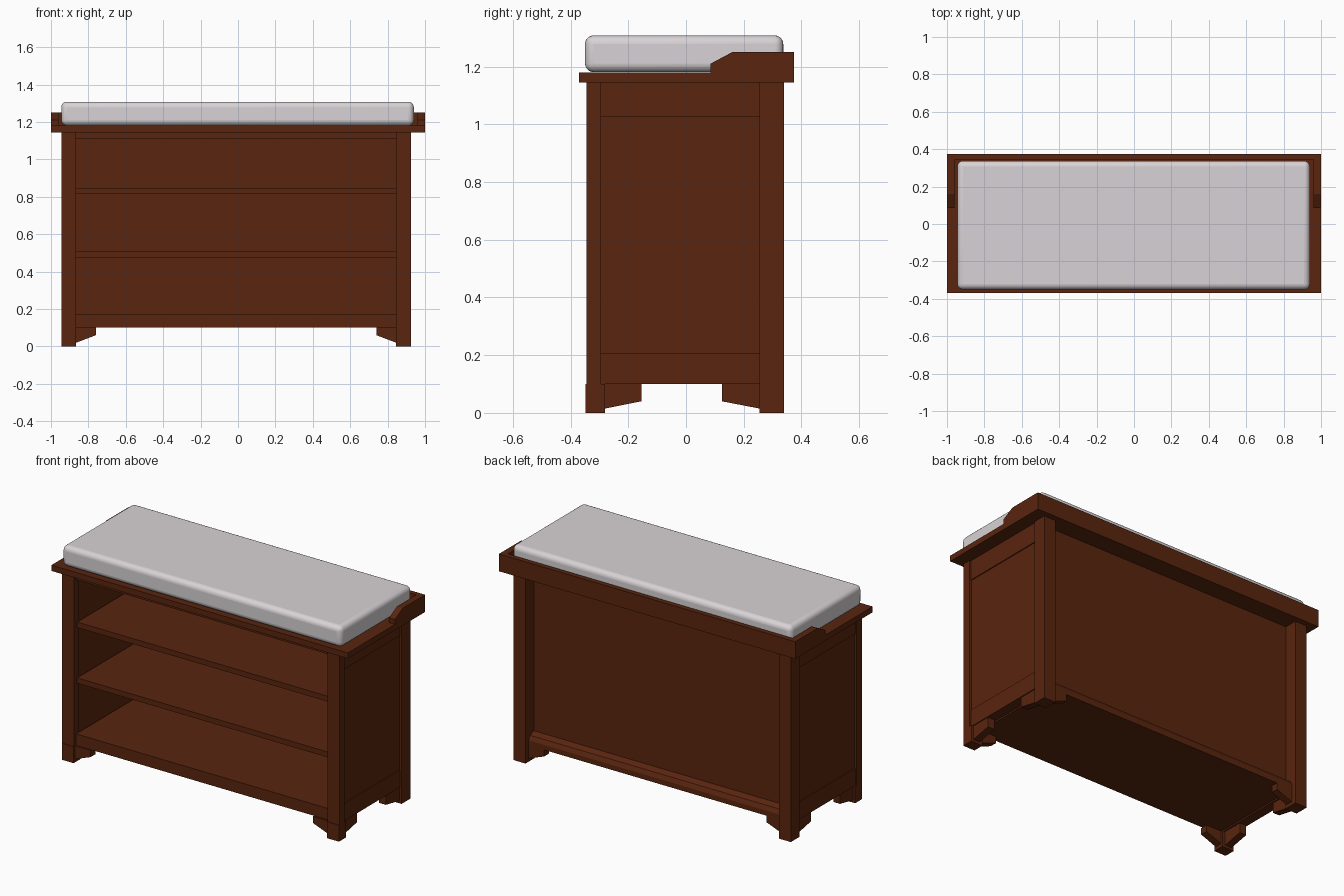
import bpy, bmesh

old = bpy.data.objects.get("Cube")
if old:
    bpy.data.objects.remove(old, do_unlink=True)


def material(name, rgb, rough):
    m = bpy.data.materials.new(name)
    m.use_nodes = True
    m.diffuse_color = (*rgb, 1)
    node = m.node_tree.nodes["Principled BSDF"]
    node.inputs["Base Color"].default_value = (*rgb, 1)
    node.inputs["Roughness"].default_value = rough
    return m


WOOD = material("reddish brown wood", (0.10, 0.018, 0.0045), 0.5)
FABRIC = material("pale grey fabric", (0.69, 0.65, 0.67), 0.8)


def finish(name, bm, mat):
    bmesh.ops.recalc_face_normals(bm, faces=bm.faces)
    mesh = bpy.data.meshes.new(name)
    bm.to_mesh(mesh)
    bm.free()
    mesh.materials.append(mat)
    ob = bpy.data.objects.new(name, mesh)
    bpy.context.collection.objects.link(ob)
    return ob


def box(name, x, y, z, mat=WOOD):
    """Box between the given (low, high) pairs."""
    bm = bmesh.new()
    bmesh.ops.create_cube(bm, size=1)
    for v in bm.verts:
        v.co = [(lo + hi) / 2 + c * (hi - lo) for c, (lo, hi) in zip(v.co, (x, y, z))]
    return finish(name, bm, mat)


def prism(name, profile, axis, lo, hi):
    """Extrude a (horizontal, z) profile along x or y."""
    bm = bmesh.new()
    place = (lambda h, z, t: (t, h, z)) if axis == "x" else (lambda h, z, t: (h, t, z))
    face = bm.faces.new([bm.verts.new(place(h, z, lo)) for h, z in profile])
    ext = bmesh.ops.extrude_face_region(bm, geom=[face])
    shift = (hi - lo, 0, 0) if axis == "x" else (0, hi - lo, 0)
    bmesh.ops.translate(bm, vec=shift,
                        verts=[g for g in ext["geom"] if isinstance(g, bmesh.types.BMVert)])
    return finish(name, bm, WOOD)


def soften(ob, width, segments):
    bev = ob.modifiers.new("soft edges", "BEVEL")
    bev.width, bev.segments = width, segments
    bpy.ops.object.select_all(action="DESELECT")
    ob.select_set(True)
    bpy.context.view_layer.objects.active = ob
    bpy.ops.object.shade_smooth_by_angle()


CX = -0.01                    # the cabinet sits slightly off the top's centre
HALF, INNER = 0.935, 0.855    # outer and inner faces of the legs
BASE, FLOOR, TOP = 0.10, 0.17, 1.145
BACK = 0.26                   # rear face of the recessed back panel


def side_range(s, a, b):
    return tuple(sorted((CX + s * a, CX + s * b)))


opening = (CX - INNER, CX + INNER)

# Legs, side panels and corner brackets, once per side
for s, label in ((1, "left"), (-1, "right")):
    leg_x = side_range(s, INNER, HALF)
    for end, y0, y1 in (("front", -0.345, -0.295), ("back", 0.255, 0.34)):
        box(f"{end}_{label}_leg", leg_x, (y0, y1), (0, TOP))
    box(f"front_{label}_foot", leg_x, (-0.348, -0.28), (0, BASE))

    # Recessed side panel between two rails
    box(f"{label}_side_panel", side_range(s, 0.865, 0.92), (-0.295, 0.255), (0.205, 1.025))
    for part, z0, z1 in (("top", 1.025, TOP), ("bottom", BASE, 0.205)):
        box(f"{label}_side_{part}_rail", side_range(s, 0.865, 0.926), (-0.295, 0.255), (z0, z1))

    # Sloping brackets beside the feet
    profile = [(CX + s * INNER, BASE), (CX + s * INNER, 0.02),
               (CX + s * 0.75, 0.06), (CX + s * 0.75, BASE)]
    prism(f"front_{label}_bracket", profile, "y", -0.335, -0.29)
    prism(f"back_{label}_bracket", profile, "y", 0.265, 0.31)
    for end, y0, y1 in (("front", -0.28, -0.155), ("back", 0.255, 0.125)):
        prism(f"{end}_{label}_side_bracket",
              [(y0, BASE), (y0, 0.015), (y1, 0.04), (y1, BASE)], "x",
              *side_range(s, 0.875, 0.92))

    # Low guard rail with a sloping front end
    prism(f"{label}_guard_rail",
          [(0.085, 1.18), (0.085, 1.21), (0.16, 1.25), (0.375, 1.25), (0.375, 1.18)],
          "x", *sorted((s * 0.96, s)))

# Cabinet interior
box("back_panel", opening, (BACK - 0.03, BACK), (BASE, TOP))
box("cabinet_floor", opening, (-0.325, BACK), (BASE, FLOOR))
for name, z in (("lower", 0.475), ("upper", 0.815)):
    box(f"{name}_shelf", opening, (-0.315, BACK - 0.03), (z, z + 0.033))
box("front_top_rail", opening, (-0.325, -0.29), (1.11, TOP))
prism("back_bottom_rail",
      [(BACK, BASE), (0.31, BASE), (0.31, 0.13), (0.295, 0.155), (BACK, FLOOR)],
      "x", *opening)

# Top board and back guard rail
box("top_board", (-1, 1), (-0.37, 0.375), (TOP, 1.18))
box("back_guard_rail", (-0.96, 0.96), (0.345, 0.375), (1.18, 1.25))

# Cushion
cushion = box("cushion", (-0.945, 0.94), (-0.35, 0.337), (1.181, 1.308), FABRIC)
soften(cushion, 0.03, 5)
